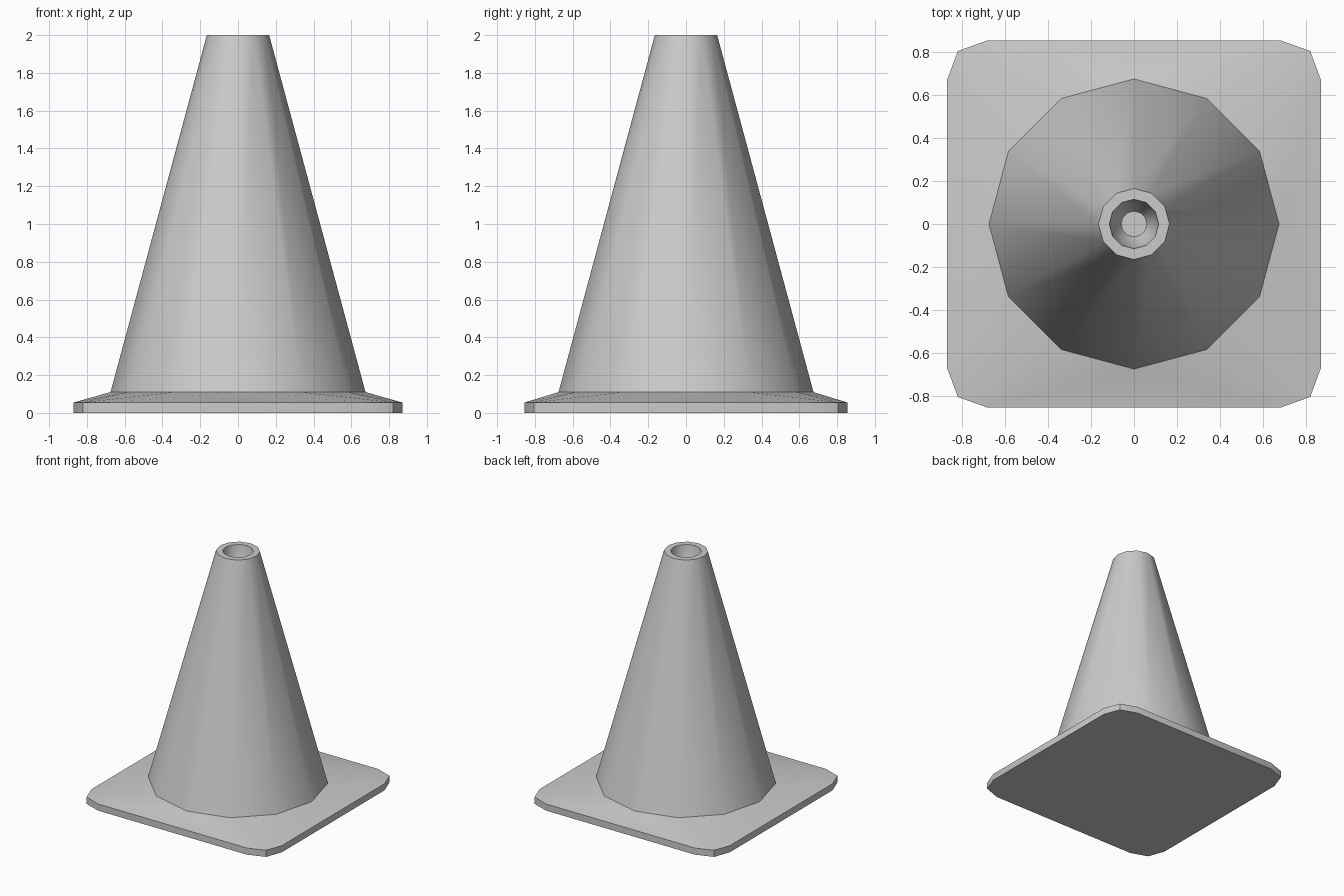
import bpy
import bmesh
from math import cos, sin, pi, radians

cube = bpy.data.objects.get("Cube")
if cube:
    bpy.data.objects.remove(cube, do_unlink=True)

SIDES = 12
FOOT_R, FOOT_Z = 0.675, 0.11

grey = bpy.data.materials.new("light grey")
grey.use_nodes = True
colour = (0.6, 0.6, 0.6, 1)
grey.diffuse_color = colour
grey.node_tree.nodes["Principled BSDF"].inputs["Base Color"].default_value = colour


def ring(bm, radius, z):
    angles = [2 * pi * i / SIDES for i in range(SIDES)]
    return [bm.verts.new((radius * cos(a), radius * sin(a), z)) for a in angles]


def finish(bm, name):
    bmesh.ops.recalc_face_normals(bm, faces=bm.faces)
    mesh = bpy.data.meshes.new(name)
    bm.to_mesh(mesh)
    bm.free()
    mesh.materials.append(grey)
    obj = bpy.data.objects.new(name, mesh)
    bpy.context.collection.objects.link(obj)
    bpy.ops.object.select_all(action="DESELECT")
    obj.select_set(True)
    bpy.context.view_layer.objects.active = obj
    bpy.ops.object.shade_smooth_by_angle(angle=radians(35))
    return obj


# Base plate: square slab with cut corners, sloping up to the cone foot
bm = bmesh.new()
for sx in (-1, 1):
    for sy in (-1, 1):
        for x, y in ((0.87, 0.67), (0.82, 0.805), (0.68, 0.855)):
            for z in (0, 0.055):
                bm.verts.new((sx * x, sy * y, z))
ring(bm, FOOT_R, FOOT_Z)
bmesh.ops.convex_hull(bm, input=bm.verts)
cap = [f for f in bm.faces if all(v.co.z > FOOT_Z - 0.01 for v in f.verts)]
bmesh.ops.delete(bm, geom=cap, context="FACES")
bmesh.ops.dissolve_limit(bm, angle_limit=radians(0.5), verts=bm.verts, edges=bm.edges)
finish(bm, "base_plate")

# Cone: outer wall, flat rim and the tapering hole in the top
bm = bmesh.new()
profile = ((FOOT_R, FOOT_Z), (0.165, 2), (0.115, 2), (0.1, 1.88), (0.06, 1.8))
rings = [ring(bm, r, z) for r, z in profile]
for low, high in zip(rings, rings[1:]):
    for i in range(SIDES):
        j = (i + 1) % SIDES
        bm.faces.new((low[i], low[j], high[j], high[i]))
bm.faces.new(rings[-1])
finish(bm, "cone_body")
